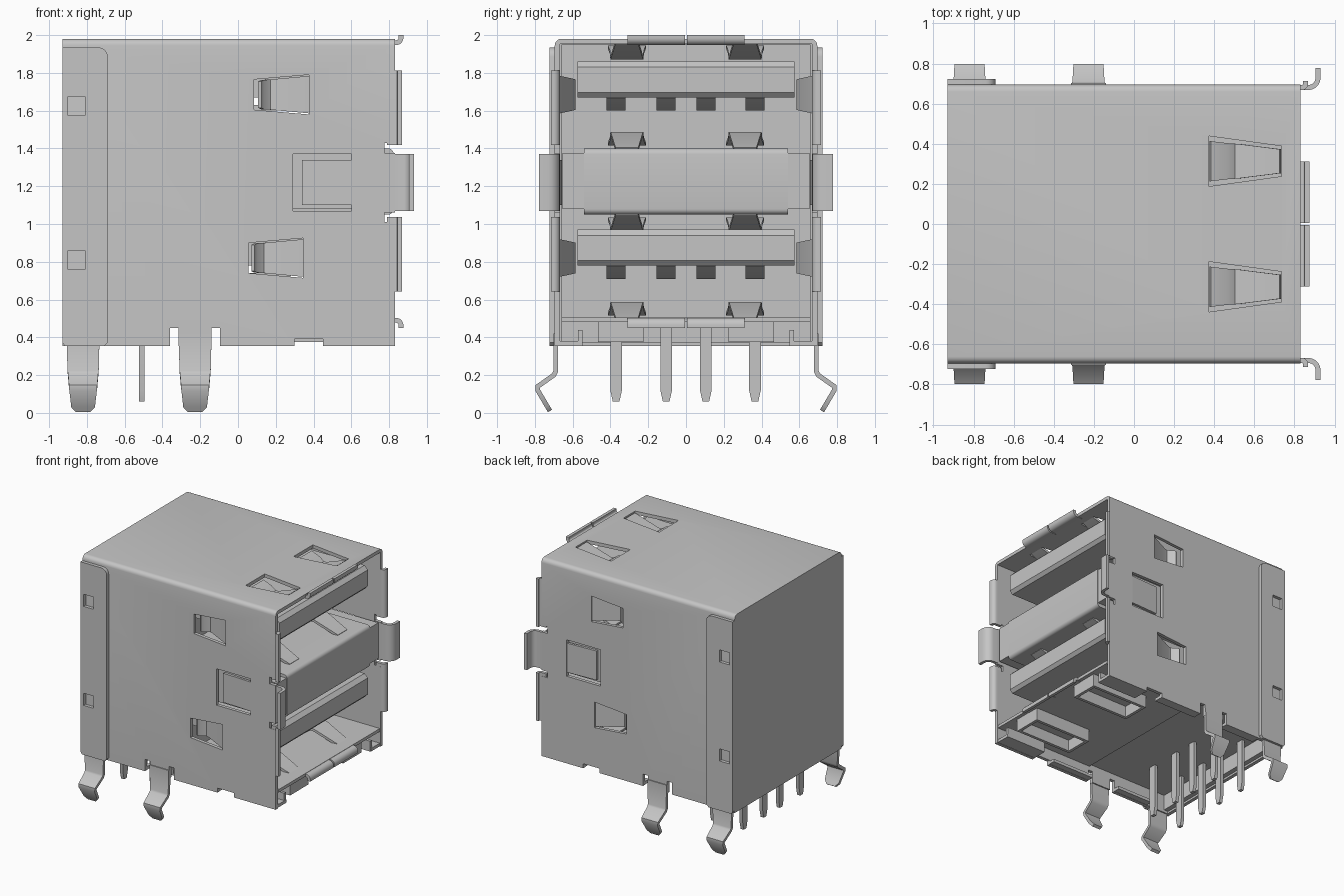
import bpy, bmesh, math
from mathutils import Vector

if "Cube" in bpy.data.objects:
    bpy.data.objects.remove(bpy.data.objects["Cube"], do_unlink=True)

metal = bpy.data.materials.new("plain grey")
metal.use_nodes = True
GREY = (0.56, 0.56, 0.56, 1)
metal.diffuse_color = GREY
metal.node_tree.nodes["Principled BSDF"].inputs["Base Color"].default_value = GREY
parts = []


def place(axis, u, v, w):
    """Put plane coordinates u, v and depth w into x, y, z."""
    return {"x": (w, u, v), "y": (u, w, v), "z": (u, v, w)}[axis]


def finish(name, bm):
    bmesh.ops.recalc_face_normals(bm, faces=bm.faces)
    mesh = bpy.data.meshes.new(name)
    bm.to_mesh(mesh)
    bm.free()
    mesh.materials.append(metal)
    ob = bpy.data.objects.new(name, mesh)
    bpy.context.collection.objects.link(ob)
    parts.append(ob)
    return ob


def prism(name, profile, axis, lo, hi):
    """Extrude a flat profile along an axis."""
    bm = bmesh.new()
    a = [bm.verts.new(place(axis, u, v, lo)) for u, v in profile]
    b = [bm.verts.new(place(axis, u, v, hi)) for u, v in profile]
    n = len(a)
    bm.faces.new(a)
    bm.faces.new(b)
    for i in range(n):
        bm.faces.new((a[i], a[(i + 1) % n], b[(i + 1) % n], b[i]))
    return finish(name, bm)


def box(name, x0, x1, y0, y1, z0, z1):
    return prism(name, [(x0, y0), (x1, y0), (x1, y1), (x0, y1)], "z", z0, z1)


def ribbon(name, path, widths, centre, axis, t=0.025):
    """Bent sheet strip: path in a plane, width along the axis."""
    bm = bmesh.new()
    pts = [Vector(p) for p in path]
    rings = []
    for i, p in enumerate(pts):
        d0 = (p - pts[i - 1]).normalized() if i else (pts[1] - p).normalized()
        d1 = (pts[i + 1] - p).normalized() if i + 1 < len(pts) else d0
        d = (d0 + d1).normalized()
        off = Vector((-d.y, d.x)) * (t / 2 / max(d.dot(d0), 0.5))
        w = widths[i] / 2
        rings.append([bm.verts.new(place(axis, *(p + off * s), centre + k * w))
                      for s, k in ((1, 1), (1, -1), (-1, -1), (-1, 1))])
    bm.faces.new(rings[0])
    bm.faces.new(rings[-1])
    for r, q in zip(rings, rings[1:]):
        for i in range(4):
            bm.faces.new((r[i], r[(i + 1) % 4], q[(i + 1) % 4], q[i]))
    return finish(name, bm)


def cut(ob, cutters):
    """Subtract the cutters and remove them."""
    for c in cutters:
        m = ob.modifiers.new("cut", "BOOLEAN")
        m.operation, m.solver, m.object = "DIFFERENCE", "EXACT", c
    dg = bpy.context.evaluated_depsgraph_get()
    mesh = bpy.data.meshes.new_from_object(ob.evaluated_get(dg))
    ob.modifiers.clear()
    ob.data = mesh
    for c in cutters:
        parts.remove(c)
        bpy.data.objects.remove(c, do_unlink=True)


def quarter(cx, cz, r):
    """Rounded corner from the top round to the right."""
    return [(cx + r * math.sin(a), cz + r * math.cos(a))
            for a in (math.pi / 2 * i / 5 for i in range(6))]


def curl(x, level, r, d, end):
    """Path running forward, then curling a quarter turn towards d."""
    bend = [(u, level + d * (r - v)) for u, v in quarter(x, 0, r)]
    return [(0.79, level)] + bend + [(x + r, end)]


# Outer shell, open at the port end and underneath
BASE = 0.353
arc = quarter(0.66, 1.945, 0.035)
outline = arc + [(0.695, BASE), (-0.695, BASE)] + [(-y, z) for y, z in reversed(arc)]
shell = prism("shell", outline, "x", -0.93, 0.83)
holes = [box("hollow", -0.9, 1, -0.667, 0.667, 0.2, 1.952)]
for s in (-1, 1):
    lo, hi = sorted((s * 0.6, s * 0.8))
    # tapered spring windows in the sides and top
    for x, z in ((0.085, 1.685), (0.055, 0.82)):
        holes.append(prism("window", [(x, z - 0.08), (x + 0.29, z - 0.105),
                                      (x + 0.29, z + 0.105), (x, z + 0.08)], "y", lo, hi))
    c = s * 0.313
    holes.append(prism("window", [(0.375, c - 0.125), (0.735, c - 0.075),
                                  (0.735, c + 0.075), (0.375, c + 0.125)], "z", 1.9, 2.1))
    # latch window, front edge notches and bottom edge notches
    for x0, x1, z0, z1 in ((0.29, 0.6, 1.07, 1.37), (0.775, 0.9, 1.01, 1.06),
                           (0.775, 0.9, 1.375, 1.43), (-0.36, -0.315, 0.3, 0.45),
                           (-0.14, -0.095, 0.3, 0.45), (0.3, 0.45, 0.3, 0.39)):
        holes.append(box("notch", x0, x1, lo, hi, z0, z1))
cut(shell, holes)

# Inner housing
box("housing_block", -0.9, -0.1, -0.66, 0.66, 0.5, 1.95)
box("housing_rear_rib", -0.9, -0.86, -0.66, 0.66, 0.37, 0.5)
box("port_floor", -0.1, 0.83, -0.66, 0.66, 0.48, 0.505)

# Divider between the two ports, rounded at its front edges
nose = quarter(0.795, 1.37, 0.03)
prism("divider", [(-0.1, 1.4)] + nose + [(x, 2.45 - z) for x, z in reversed(nose)]
      + [(-0.1, 1.05)], "y", -0.54, 0.54)
box("divider_sides", -0.1, 0.82, -0.655, 0.655, 1.08, 1.375)

# Port tongues with their contacts
PIN_Y = (-0.37, -0.105, 0.105, 0.365)
for label, z in (("lower", 0.78), ("upper", 1.67)):
    prism(label + "_tongue", [(-0.1, z), (0.756, z), (0.78, z + 0.026), (0.78, z + 0.16),
                              (0.75, z + 0.19), (-0.1, z + 0.19)], "y", -0.575, 0.575)
    for y in PIN_Y:
        ribbon(label + "_contact", [(-0.1, z - 0.055), (0.25, z - 0.055), (0.36, z + 0.01)],
               [0.1] * 3, y, "y", 0.03)

# Solder pins in two rows
for x in (-0.78, -0.51):
    for y in PIN_Y:
        ribbon("pin", [(x, 0.52), (x, 0.12), (x, 0.06)], [0.062, 0.062, 0.035], y, "y", 0.028)

# Parts repeated on both sides
for s in (-1, 1):
    def sided(path):
        return [(u, s * v) for u, v in path]

    # back cover flange with two square holes
    lo, hi = sorted((s * 0.69, s * 0.722))
    flange = prism("back_cover_flange", [(-0.915, BASE), (-0.93, BASE + 0.02), (-0.93, 1.935)]
                   + quarter(-0.74, 1.885, 0.05) + [(-0.69, BASE + 0.02), (-0.71, BASE)],
                   "y", lo, hi)
    cut(flange, [box("hole", -0.9, -0.81, s * 0.7 - 0.1, s * 0.7 + 0.1, z, z + 0.1)
                 for z in (0.76, 1.575)])

    # bent mounting legs
    leg = [(0.69, 0.42), (0.69, 0.22), (0.70, 0.2), (0.785, 0.14), (0.785, 0.12),
           (0.735, 0.035), (0.72, 0.01)]
    for x in (-0.82, -0.227):
        ribbon("mounting_leg", [(s * y, z) for y, z in leg],
               [0.175, 0.165, 0.16, 0.15, 0.145, 0.125, 0.075], x, "x")

    # side springs and latch tab
    for x, z in ((0.09, 1.685), (0.055, 0.82)):
        ribbon("side_spring", sided([(x + 0.3, 0.68), (x + 0.11, 0.6), (x + 0.08, 0.595),
                                     (x + 0.04, 0.625), (x + 0.025, 0.65)]),
               [0.2, 0.165, 0.16, 0.155, 0.14], z, "z", 0.02)
    ribbon("latch_tab", sided([(0.61, 0.68), (0.34, 0.667)]), [0.24, 0.24], 1.22, "z", 0.02)

    # springs above and below each port
    for z, d in ((1.965, -1), (1.395, 1), (1.055, -1), (0.495, 1)):
        ribbon("port_spring", [(0.73, z), (0.53, z + d * 0.08), (0.5, z + d * 0.083),
                               (0.46, z + d * 0.055), (0.38, z + d * 0.03)],
               [0.12, 0.17, 0.175, 0.18, 0.2], s * 0.313, "y", 0.02)

    # flared lips around the opening, each a curled strip
    for level, d in ((1.96, 1), (0.49, -1)):
        ribbon("port_lip", curl(0.838, level, 0.025, d, level + d * 0.04),
               [0.305] * 8, s * 0.158, "y")
    for z in (0.84, 1.615):
        ribbon("side_lip", sided(curl(0.836, 0.68, 0.02, 1, 0.714)), [0.395] * 8, z, "z")
    ribbon("side_clip", sided(curl(0.868, 0.68, 0.05, 1, 0.778)), [0.3] * 8, 1.22, "z")

    # folded bottom edge and corner feet
    for x0, x1 in ((-0.69, -0.36), (-0.095, 0.3)):
        box("bottom_fold", x0, x1, s * 0.645 - 0.03, s * 0.645 + 0.03, BASE + 0.002, 0.38)
    box("corner_foot", 0.45, 0.825, s * 0.61 - 0.06, s * 0.61 + 0.06, BASE + 0.002, 0.38)
    box("corner_upright", 0.45, 0.82, s * 0.56 - 0.012, s * 0.56 + 0.012, BASE + 0.002, 0.44)

    # open box frames under the floor
    c = s * 0.345
    frame = box("floor_frame", 0.27, 0.8, c - 0.12, c + 0.12, 0.375, 0.49)
    cut(frame, [box("hollow", 0.295, 0.775, c - 0.095, c + 0.095, 0.3, 0.47)])

# Smooth the rounded bends, keep the edges sharp
bpy.ops.object.select_all(action="DESELECT")
for ob in parts:
    ob.select_set(True)
bpy.context.view_layer.objects.active = shell
bpy.ops.object.shade_smooth_by_angle(angle=math.radians(35))
